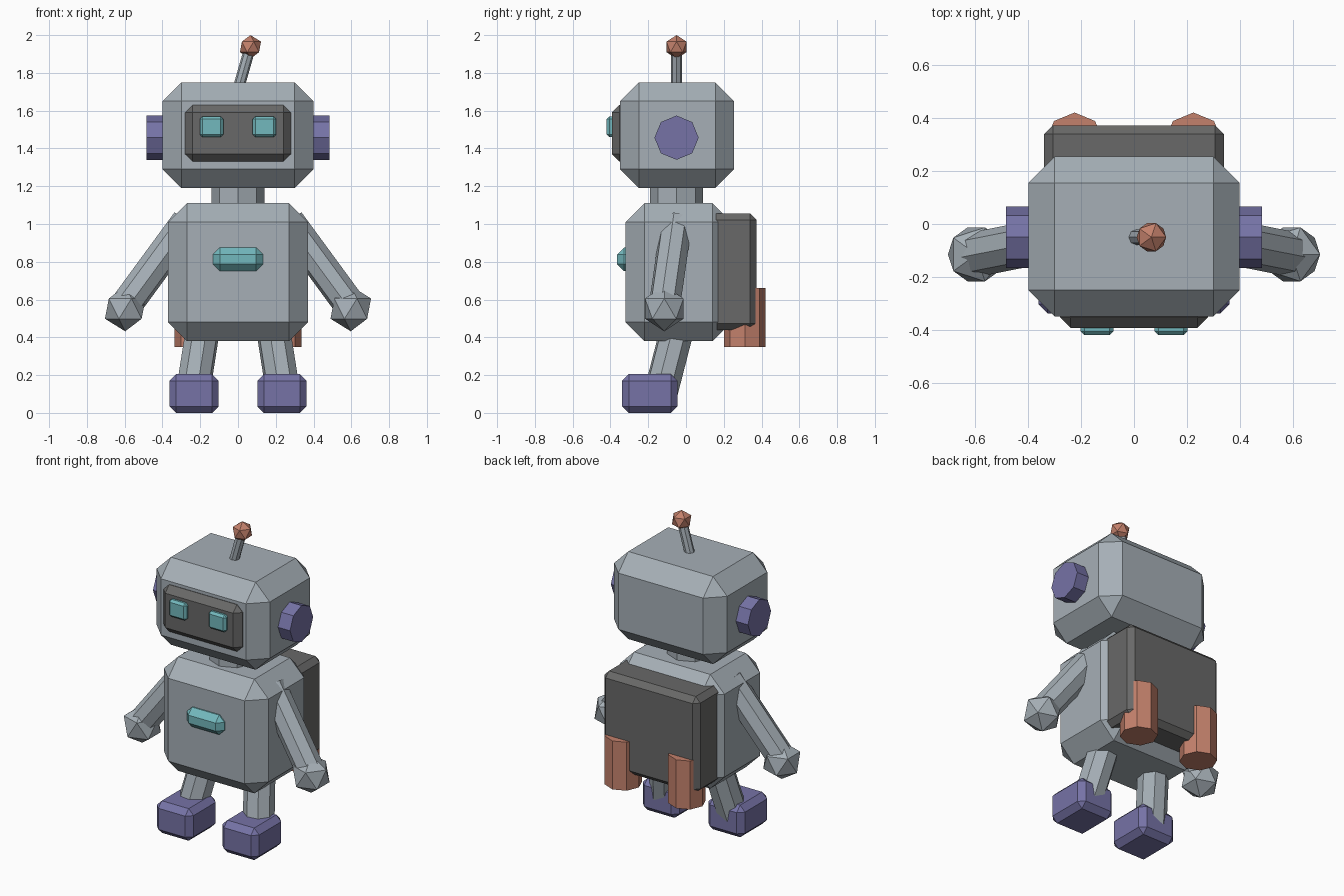
import bpy
from mathutils import Vector

if "Cube" in bpy.data.objects:
    bpy.data.objects.remove(bpy.data.objects["Cube"], do_unlink=True)


def material(name, r, g, b):
    mat = bpy.data.materials.new(name)
    mat.use_nodes = True
    mat.diffuse_color = (r, g, b, 1)
    mat.node_tree.nodes["Principled BSDF"].inputs["Base Color"].default_value = (r, g, b, 1)
    return mat


STEEL = material("steel grey", 0.38, 0.43, 0.47)
DARK = material("dark grey", 0.14, 0.14, 0.138)
TEAL = material("teal glow", 0.17, 0.48, 0.51)
PURPLE = material("muted purple", 0.18, 0.17, 0.38)
COPPER = material("copper", 0.55, 0.22, 0.15)


def finish(name, mat):
    obj = bpy.context.object
    obj.name = name
    obj.data.materials.append(mat)
    return obj


def box(name, low, high, bevel, mat):
    """Box between two corners with single-cut chamfers."""
    low, high = Vector(low), Vector(high)
    bpy.ops.mesh.primitive_cube_add(size=1, location=(low + high) / 2)
    obj = finish(name, mat)
    size = high - low
    for v in obj.data.vertices:
        v.co = v.co * size
    mod = obj.modifiers.new("chamfer", "BEVEL")
    mod.width = bevel
    mod.segments = 1
    mod.limit_method = "NONE"
    return obj


def rod(name, start, end, radius, mat, sides=8):
    """Faceted cylinder between two points."""
    start, end = Vector(start), Vector(end)
    axis = end - start
    bpy.ops.mesh.primitive_cylinder_add(vertices=sides, radius=radius, depth=axis.length,
                                        location=(start + end) / 2)
    obj = finish(name, mat)
    obj.rotation_euler = axis.to_track_quat("Z", "Y").to_euler()
    return obj


def ball(name, centre, radius, mat):
    bpy.ops.mesh.primitive_ico_sphere_add(subdivisions=1, radius=radius, location=centre)
    return finish(name, mat)


# Head, neck and torso
box("head", (-0.4, -0.35, 1.19), (0.4, 0.255, 1.75), 0.1, STEEL)
box("visor", (-0.28, -0.393, 1.33), (0.28, -0.25, 1.63), 0.04, DARK)
rod("neck", (0, -0.05, 1.05), (0, -0.05, 1.25), 0.14, STEEL)
box("torso", (-0.37, -0.32, 0.38), (0.37, 0.24, 1.11), 0.1, STEEL)
box("chest_light", (-0.133, -0.365, 0.75), (0.133, -0.25, 0.875), 0.037, TEAL)

# Antenna
rod("antenna_rod", (0, -0.05, 1.71), (0.063, -0.05, 1.93), 0.03, STEEL)
ball("antenna_tip", (0.066, -0.05, 1.9375), 0.0625, COPPER)

# Backpack
box("backpack", (-0.34, 0.1, 0.44), (0.34, 0.373, 1.055), 0.033, DARK)

# Paired parts
for side, s in (("left", 1), ("right", -1)):
    box(side + "_eye", (s * 0.14 - 0.062, -0.42, 1.46), (s * 0.14 + 0.062, -0.36, 1.57), 0.014, TEAL)
    rod(side + "_ear", (s * 0.36, -0.05, 1.457), (s * 0.485, -0.05, 1.457), 0.117, PURPLE)
    rod(side + "_arm", (s * 0.27, -0.05, 1.01), (s * 0.6, -0.115, 0.56), 0.085, STEEL)
    ball(side + "_hand", (s * 0.597, -0.115, 0.552), 0.12, STEEL)
    rod(side + "_leg", (s * 0.185, -0.045, 0.45), (s * 0.24, -0.135, 0.1), 0.092, STEEL)
    box(side + "_foot", (s * 0.232 - 0.13, -0.338, 0), (s * 0.232 + 0.13, -0.045, 0.205), 0.035, PURPLE)
    rod(side + "_thruster", (s * 0.225, 0.312, 0.35), (s * 0.225, 0.312, 0.66), 0.11, COPPER)
